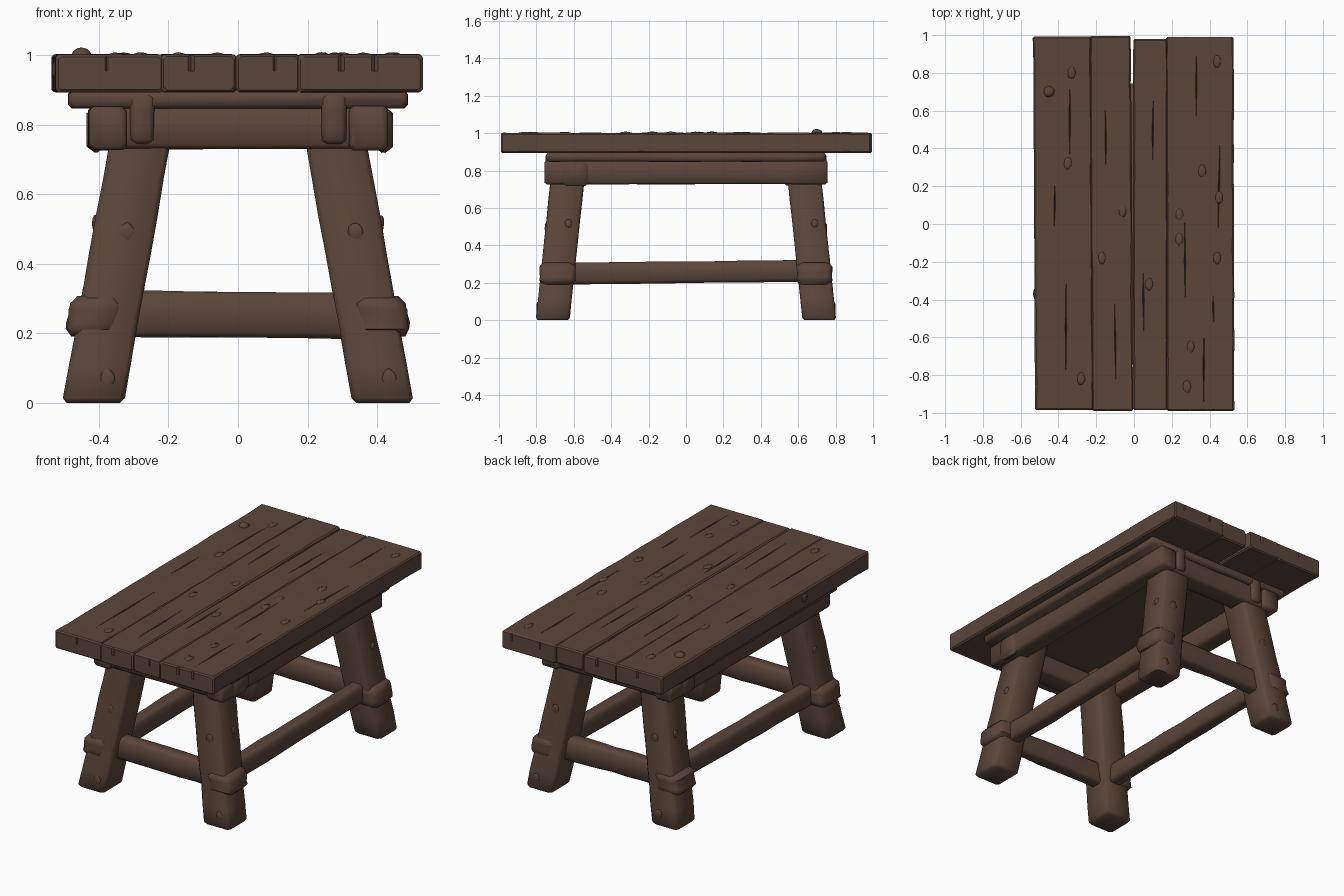
import bpy, bmesh, math, random
from mathutils import Vector, Matrix

random.seed(4)
if "Cube" in bpy.data.objects:
    bpy.data.objects.remove(bpy.data.objects["Cube"])

WOOD = (0.105, 0.061, 0.042, 1)
wood = bpy.data.materials.new("dark_brown_wood")
wood.use_nodes = True
wood.diffuse_color = WOOD
bsdf = wood.node_tree.nodes["Principled BSDF"]
bsdf.inputs["Base Color"].default_value = WOOD
bsdf.inputs["Roughness"].default_value = 0.8


def shade(ob, angle):
    bpy.ops.object.select_all(action='DESELECT')
    ob.select_set(True)
    bpy.context.view_layer.objects.active = ob
    bpy.ops.object.shade_smooth_by_angle(angle=math.radians(angle))


def finish(name, bm, angle=50):
    bmesh.ops.recalc_face_normals(bm, faces=bm.faces)
    mesh = bpy.data.meshes.new(name)
    bm.to_mesh(mesh)
    bm.free()
    mesh.materials.append(wood)
    ob = bpy.data.objects.new(name, mesh)
    bpy.context.collection.objects.link(ob)
    shade(ob, angle)
    return ob


def beam(name, start, end, w, h, axis, n=8, wobble=0.002, c=0.012):
    """Hewn timber: chamfered sections square to one axis, slightly uneven."""
    start, end = Vector(start), Vector(end)
    u, v = {"x": ((0, 1, 0), (0, 0, 1)), "y": ((1, 0, 0), (0, 0, 1)),
            "z": ((1, 0, 0), (0, 1, 0))}[axis]
    u, v = Vector(u), Vector(v)
    edge = c / (end - start).length
    stops = [0, edge] + [i / n for i in range(1, n)] + [1 - edge, 1]
    bm = bmesh.new()
    rings = []
    for t in stops:
        inset = c * 0.8 if t in (0, 1) else 0
        a = w / 2 - inset + random.uniform(-wobble, wobble)
        b = h / 2 - inset + random.uniform(-wobble, wobble) * 0.6
        mid = start.lerp(end, t)
        corners = []
        for su, sv, flip in ((1, 1, 0), (-1, 1, 1), (-1, -1, 0), (1, -1, 1)):
            k = c * random.uniform(0.8, 1.2)
            pair = [(su * a, sv * (b - k)), (su * (a - k), sv * b)]
            corners += reversed(pair) if flip else pair
        rings.append([bm.verts.new(mid + u * p + v * q) for p, q in corners])
    for r, s in zip(rings, rings[1:]):
        for i in range(8):
            j = (i + 1) % 8
            bm.faces.new((r[i], r[j], s[j], s[i]))
    bm.faces.new(rings[0])
    bm.faces.new(rings[-1])
    return finish(name, bm)


def lumps(name, items):
    """Knots: flattened rough balls, each given by place and radii."""
    bm = bmesh.new()
    for place, radii in items:
        m = Matrix.Translation(place) @ Matrix.Diagonal((*radii, 1))
        made = bmesh.ops.create_icosphere(bm, subdivisions=2, radius=1, matrix=m)
        for vert in made["verts"]:
            vert.co += (vert.co - Vector(place)) * random.uniform(-0.1, 0.1)
    return finish(name, bm, 80)


# Tabletop planks butted together, with one gap opening towards the back
planks = []
for i, (front_x, back_x, width, back_y) in enumerate([
        (-0.369, -0.381, 0.308, 0.992), (-0.113, -0.126, 0.217, 0.995),
        (0.086, 0.087, 0.183, 0.98), (0.352, 0.348, 0.358, 0.99)]):
    planks.append(beam(f"top_plank_{i + 1}", (front_x, -0.985 - 0.005 * (i % 2), 0.948),
                       (back_x, back_y, 0.948), width, 0.108, "y", 16, 0.0015, 0.008))

# Long weathering cracks carved into the planks as slim spindles
bm = bmesh.new()
cracks = [(-0.36, -0.55, 0.7), (-0.42, 0.1, 0.3), (-0.34, 0.55, 0.5), (-0.1, -0.6, 0.5),
          (-0.15, 0.45, 0.4), (0.05, -0.4, 0.4), (0.1, 0.5, 0.4), (0.37, -0.75, 0.45),
          (0.27, -0.2, 0.5), (0.45, 0.2, 0.5), (0.33, 0.75, 0.4), (0.42, -0.45, 0.2)]
for x, y, length in cracks:
    m = Matrix.Translation((x, y, 1.004)) @ Matrix.Rotation(random.uniform(-0.02, 0.02), 4, "Z")
    m = m @ Matrix.Diagonal((0.005, length / 2, 0.018, 1))
    top = bm.verts.new(m @ Vector((0, 0, 1)))
    low = bm.verts.new(m @ Vector((0, 0, -1)))
    rim = [bm.verts.new(m @ Vector(p)) for p in ((1, 0, 0), (0, 1, 0), (-1, 0, 0), (0, -1, 0))]
    for i in range(4):
        bm.faces.new((rim[i], rim[(i + 1) % 4], top))
        bm.faces.new((rim[(i + 1) % 4], rim[i], low))
# Ragged notches along both plank ends
for x in (-0.4, -0.12, 0.08, 0.3, 0.43):
    for y in (-0.995, 1.0):
        m = Matrix.Translation((x + random.uniform(-0.04, 0.04), y, 0.99))
        m = m @ Matrix.Rotation(0.8, 4, "Z") @ Matrix.Diagonal((0.022, 0.018, 0.07, 1))
        bmesh.ops.create_cube(bm, size=1, matrix=m)
cutter = finish("crack_cutter", bm)
cutter.hide_render = True
for plank in planks:
    bpy.context.view_layer.objects.active = plank
    mod = plank.modifiers.new("cracks", "BOOLEAN")
    mod.operation, mod.solver, mod.object = "DIFFERENCE", "EXACT", cutter
    bpy.ops.object.modifier_apply(modifier=mod.name)
    shade(plank, 0.1)
bpy.data.objects.remove(cutter)

# Knots on the tabletop
spots = [(0.44, 0.86), (-0.33, 0.8), (-0.35, 0.32), (0.36, 0.28), (-0.06, 0.07),
         (0.24, 0.05), (0.24, -0.08), (-0.17, -0.18), (0.08, -0.32), (0.3, -0.65),
         (0.28, -0.86), (-0.28, -0.82), (0.44, -0.18), (0.45, 0.14)]
top_knots = [((x, y, 0.999), (0.022, 0.035, 0.009)) for x, y in spots]
top_knots += [((-0.45, 0.7, 1.0), (0.03, 0.03, 0.022)), ((-0.52, -0.37, 0.96), (0.015, 0.03, 0.03))]
lumps("top_knots", top_knots)

# Solid board under the planks, aprons below it
beam("under_board", (0, -0.745, 0.873), (0, 0.745, 0.873), 0.975, 0.05, "y")
for s, side in ((-1, "right"), (1, "left")):
    beam(f"{side}_apron", (s * 0.375, -0.757, 0.79), (s * 0.375, 0.757, 0.79), 0.112, 0.125, "y")
for s, end in ((-1, "front"), (1, "back")):
    beam(f"{end}_apron", (-0.41, s * 0.672, 0.79), (0.41, s * 0.672, 0.79), 0.13, 0.12, "x")
    # Pegged tabs holding the apron to the board
    for x in (-0.276, 0.276):
        beam(f"{end}_tab", (x, s * 0.718, 0.745), (x, s * 0.718, 0.89), 0.07, 0.066, "z", 3)

# Squared beam ends showing through the side aprons
for x, y in ((0.435, -0.59), (-0.425, 0.59)):
    beam("apron_peg", (x * 0.9, y, 0.785), (x * 1.025, y, 0.785), 0.14, 0.13, "x", 2, 0.003, 0.022)

# Splayed legs with the stretcher ends poking through
leg_knots = []
for sx, side in ((-1, "right"), (1, "left")):
    for sy, end in ((-1, "front"), (1, "back")):
        foot = Vector((sx * 0.417, sy * 0.713, 0))
        head = Vector((sx * 0.262, sy * 0.622, 0.86))
        beam(f"{end}_{side}_leg", foot, head, 0.175, 0.18, "z", 8, 0.002, 0.014)
        at = foot.lerp(head, 0.29)
        beam(f"{end}_{side}_collar", at + Vector((sx * 0.052, 0, -0.058)),
             at + Vector((sx * 0.03, 0, 0.058)), 0.15, 0.192, "z", 3, 0.004, 0.022)
        for t, off in ((0.08, 0.03), (0.57, 0.01)):
            p = foot.lerp(head, t)
            leg_knots.append((p + Vector((off, sy * 0.088, 0)), (0.022, 0.006, 0.028)))
        p = foot.lerp(head, 0.6)
        leg_knots.append((p + Vector((sx * 0.087, 0.03, 0)), (0.009, 0.02, 0.025)))
lumps("leg_knots", leg_knots)

# Stretchers between the legs
for s, end, side in ((-1, "front", "right"), (1, "back", "left")):
    beam(f"{end}_stretcher", (-0.42, s * 0.685, 0.257), (0.42, s * 0.685, 0.25),
         0.085, 0.132, "x", 8, 0.003, 0.015)
    beam(f"{side}_stretcher", (s * 0.37, -0.75, 0.248), (s * 0.37, 0.75, 0.265),
         0.085, 0.115, "y", 10, 0.003, 0.015)
